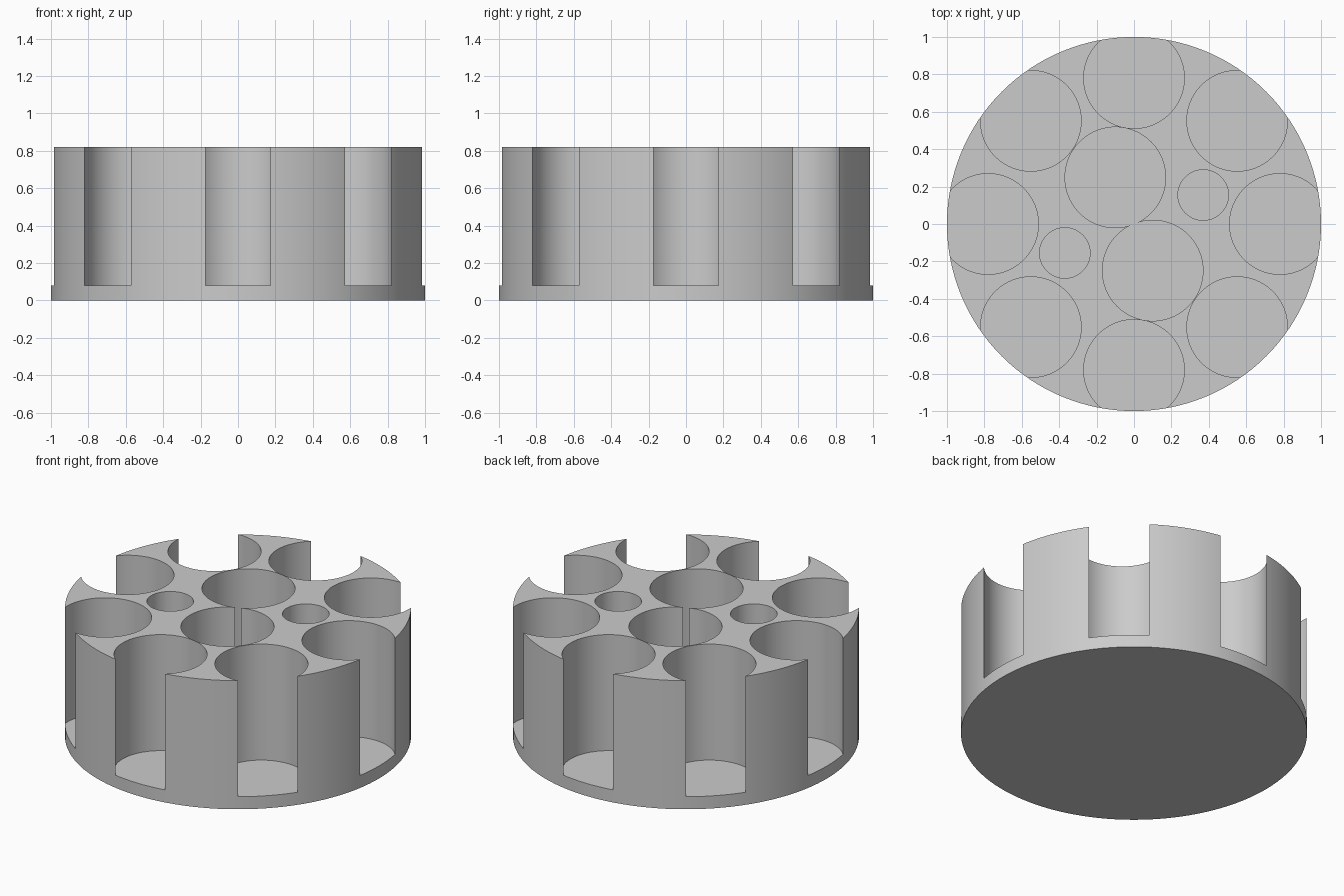
import bpy
from math import sin, cos, pi, radians

cube = bpy.data.objects.get("Cube")
if cube:
    bpy.data.objects.remove(cube, do_unlink=True)

HEIGHT, FLOOR = 0.82, 0.08
BIG, SMALL = 0.269, 0.135

grey = bpy.data.materials.new("plain grey")
grey.use_nodes = True
colour = (0.6, 0.6, 0.6, 1)
grey.diffuse_color = colour
grey.node_tree.nodes["Principled BSDF"].inputs["Base Color"].default_value = colour


def cylinder(name, x, y, radius, bottom, top, sides):
    bpy.ops.mesh.primitive_cylinder_add(
        vertices=sides, radius=radius, depth=top - bottom,
        location=(x, y, (bottom + top) / 2))
    obj = bpy.context.object
    obj.name = name
    obj.data.materials.append(grey)
    return obj


# Solid round body
holder = cylinder("round_holder", 0, 0, 1, 0, HEIGHT, 128)

# Ring of eight pockets that break through the rim
pockets = [(0.78 * cos(i * pi / 4), 0.78 * sin(i * pi / 4), BIG) for i in range(8)]

# Central pair of large pockets and pair of small ones
for s in (1, -1):
    pockets.append((-0.1 * s, 0.249 * s, BIG))
    pockets.append((0.37 * s, 0.155 * s, SMALL))

# Bore every pocket down to the common floor
for x, y, radius in pockets:
    cutter = cylinder("pocket_cutter", x, y, radius, FLOOR, HEIGHT + 0.2, 96)
    cutter.hide_render = True
    bore = holder.modifiers.new("pocket", "BOOLEAN")
    bore.operation = "DIFFERENCE"
    bore.solver = "EXACT"
    bore.object = cutter
    bpy.ops.object.select_all(action="DESELECT")
    holder.select_set(True)
    bpy.context.view_layer.objects.active = holder
    bpy.ops.object.modifier_apply(modifier=bore.name)
    bpy.data.objects.remove(cutter, do_unlink=True)

# Smooth curved walls with crisp rims
bpy.ops.object.shade_smooth_by_angle(angle=radians(30))
